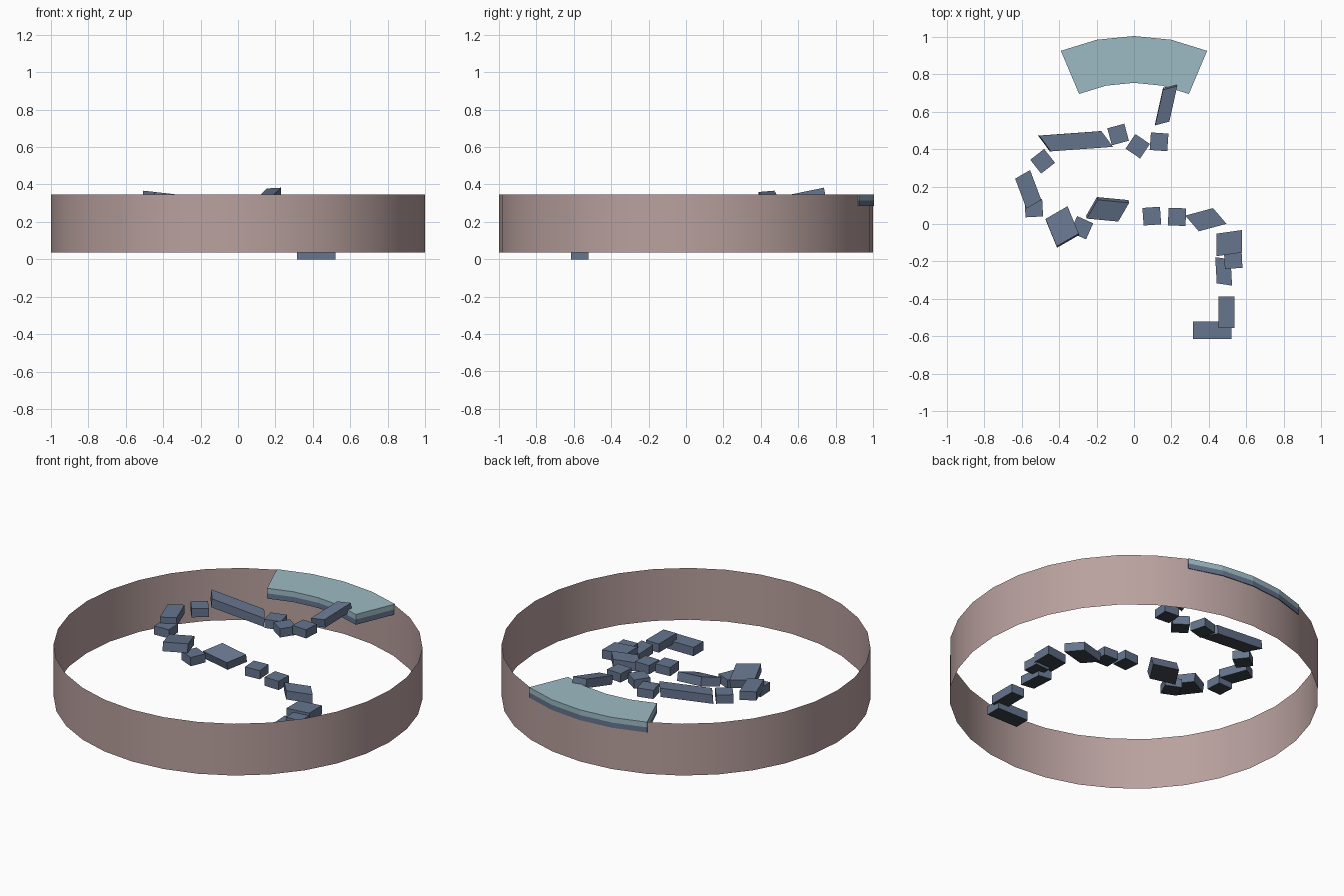
import bpy, bmesh, math
from mathutils import Vector

if "Cube" in bpy.data.objects:
    bpy.data.objects.remove(bpy.data.objects["Cube"])


def material(name, rgb):
    m = bpy.data.materials.new(name)
    m.diffuse_color = (*rgb, 1)
    m.use_nodes = True
    m.node_tree.nodes["Principled BSDF"].inputs["Base Color"].default_value = m.diffuse_color
    return m


SLATE = material("slate blue", (0.133, 0.178, 0.27))
DARK = material("dark underside", (0.045, 0.054, 0.064))
TEAL = material("pale teal", (0.335, 0.495, 0.55))
MAUVE = material("dusty mauve", (0.485, 0.358, 0.345))


def finish(name, bm, *mats):
    me = bpy.data.meshes.new(name)
    bm.to_mesh(me)
    bm.free()
    for m in mats:
        me.materials.append(m)
    ob = bpy.data.objects.new(name, me)
    bpy.context.collection.objects.link(ob)
    return ob


def prism(name, top, offset, mat):
    """Solid from a top outline and an offset to its underside, which is dark."""
    bm = bmesh.new()
    a = [bm.verts.new(p) for p in top]
    b = [bm.verts.new(Vector(p) + offset) for p in top]
    n = len(a)
    bm.faces.new(a)
    under = bm.faces.new(b[::-1])
    under.material_index = 1
    for i in range(n):
        j = (i + 1) % n
        bm.faces.new((a[j], a[i], b[i], b[j]))
    bmesh.ops.recalc_face_normals(bm, faces=bm.faces)
    return finish(name, bm, mat, DARK)


def stone(name, centre, u, v, slope=(0, 0)):
    """Slanted slab; u and v are half edges seen from above, slope tilts the top."""
    c = Vector(centre)
    u, v = (Vector((*e, e[0] * slope[0] + e[1] * slope[1])) for e in (u, v))
    down = u.cross(v).normalized() * -0.052
    prism(name, (c - u + v, c + u + v, c + u - v, c - u - v), down, SLATE)


# Open ring wall: a single thin smooth skin with 32 sides
bm = bmesh.new()
bmesh.ops.create_cone(bm, cap_ends=False, segments=32, radius1=1, radius2=1, depth=0.31)
bmesh.ops.translate(bm, verts=bm.verts, vec=(0, 0, 0.19))
for f in bm.faces:
    f.smooth = True
finish("ring_wall", bm, MAUVE)

# Curved platform at the back: pale top layer on a slate base
angles = [math.radians(90 + 11.45 * k) for k in range(-2, 3)]
for name, z, mat in (("platform_top", 0.346, TEAL), ("platform_base", 0.315, SLATE)):
    outline = [(1.004 * math.cos(t), 1.004 * math.sin(t), z) for t in angles]
    outline += [(0.754 * math.cos(t), 0.754 * math.sin(t), z) for t in reversed(angles)]
    prism(name, outline, Vector((0, 0, -0.031)), mat)

# Small square stones: x, y, top height, turn in degrees
for k, (x, y, z, turn) in enumerate((
        (.53, -.19, .14, 3), (.23, .038, .21, -2), (.095, .042, .236, 4),
        (-.28, -.02, .238, -24), (-.535, .085, .296, 3), (-.488, .335, .332, 38),
        (-.085, .478, .312, 15), (.02, .415, .322, -34), (.134, .439, .34, -4))):
    c, s = 0.047 * math.cos(math.radians(turn)), 0.047 * math.sin(math.radians(turn))
    stone(f"small_stone_{k + 1}", (x, y, z), (c, s), (-s, c))

# Level large stones, climbing from the floor
stone("first_stone", (.418, -.568, .052), (.103, 0), (0, .047))
stone("second_stone", (.495, -.472, .087), (.043, 0), (0, .084))
stone("third_stone", (.479, -.253, .112), (.041, -.006), (-.004, .07))
stone("wide_stone", (.509, -.102, .155), (.069, .01), (0, .06))
stone("pointed_stone", (.384, .023, .184), (.074, .02), (-.036, .042))
stone("corner_stone", (-.565, .185, .332), (.04, .023), (-.03, .08))

# Tilted large stones
stone("leaning_stone", (-.139, .071, .239), (.084, -.008), (.029, .05), (-.08, .3))
stone("broad_stone", (-.384, -.012, .288), (.059, .034), (-.03, .073), (.04, -.15))
stone("long_stone", (-.309, .442, .344), (.166, .012), (-.031, .042), (-.115, 0))
stone("last_stone", (.172, .632, .361), (.038, .01), (.021, .095), (0, .205))
